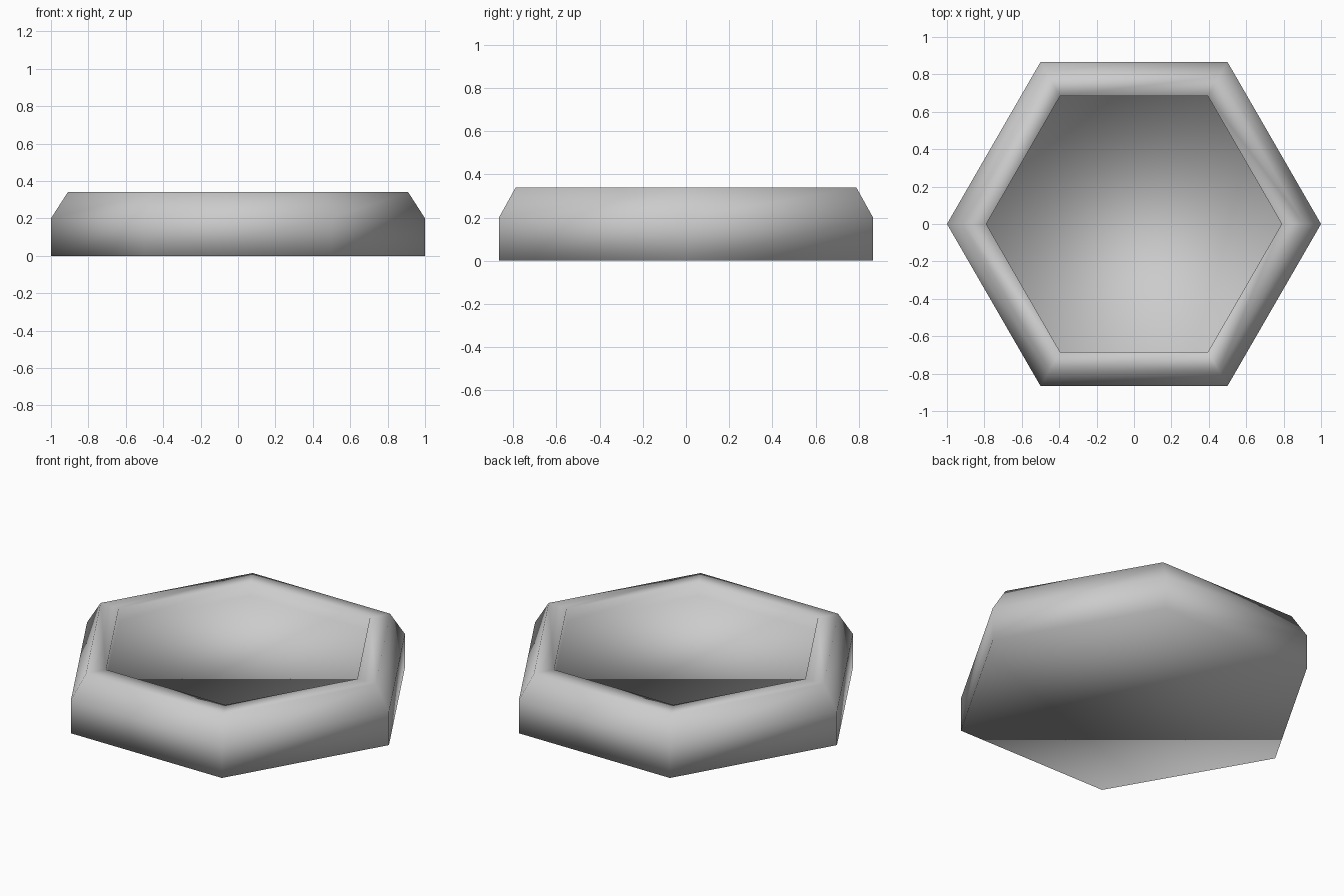
import bpy
import bmesh
from math import cos, sin, pi

cube = bpy.data.objects.get("Cube")
if cube:
    bpy.data.objects.remove(cube, do_unlink=True)

SIDES = 6

# Plain grey material
grey = bpy.data.materials.new("light grey")
grey.use_nodes = True
colour = (0.6, 0.6, 0.6, 1)
grey.diffuse_color = colour
grey.node_tree.nodes["Principled BSDF"].inputs["Base Color"].default_value = colour

# Tile section as (radius, height): base, chamfered wall, flat rim, shallow recess
profile = [(1, 0), (1, 0.2), (0.91, 0.34), (0.79, 0.34), (0.79, 0.26)]

bm = bmesh.new()
rings = [[bm.verts.new((r * cos(2 * pi * i / SIDES), r * sin(2 * pi * i / SIDES), z))
          for i in range(SIDES)] for r, z in profile]
for low, high in zip(rings, rings[1:]):
    for i in range(SIDES):
        j = (i + 1) % SIDES
        bm.faces.new((low[i], low[j], high[j], high[i]))

# Underside and recessed floor
bm.faces.new(rings[0][::-1])
bm.faces.new(rings[-1])

# Everything is softly shaded, without sharp edges
for face in bm.faces:
    face.smooth = True

mesh = bpy.data.meshes.new("hexagonal_dish")
bm.to_mesh(mesh)
bm.free()
mesh.materials.append(grey)
dish = bpy.data.objects.new("hexagonal_dish", mesh)
bpy.context.collection.objects.link(dish)
